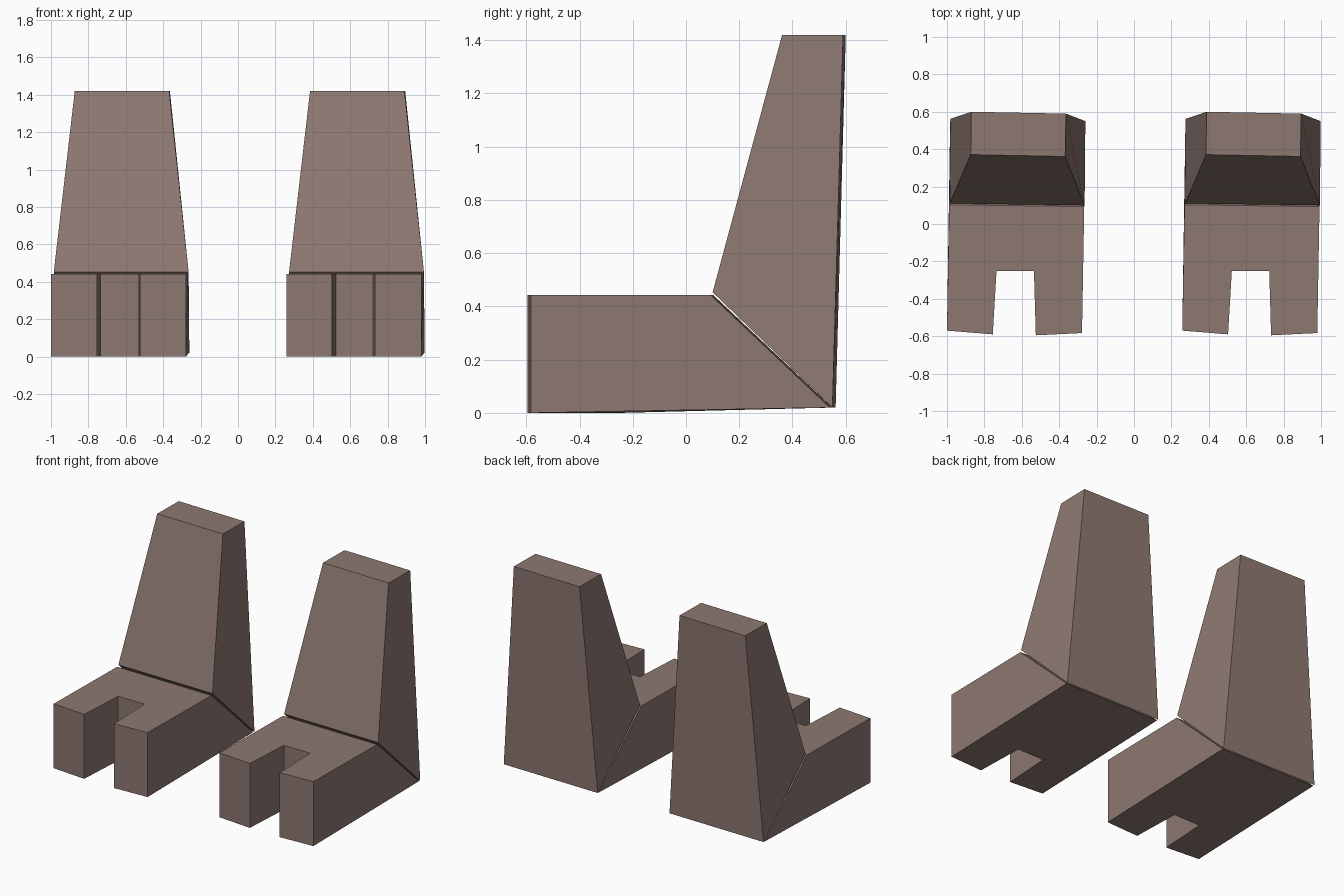
import bpy, bmesh
from mathutils import Vector

cube = bpy.data.objects.get("Cube")
if cube:
    bpy.data.objects.remove(cube, do_unlink=True)

# Single dull brown colour
brown = bpy.data.materials.new("dull brown")
brown.use_nodes = True
colour = (0.27, 0.19, 0.167, 1)
brown.diffuse_color = colour
bsdf = next(n for n in brown.node_tree.nodes if n.type == 'BSDF_PRINCIPLED')
bsdf.inputs["Base Color"].default_value = colour
bsdf.inputs["Roughness"].default_value = 0.8


def loft(name, lower, upper, centre_x):
    """Closed solid between two matching outlines."""
    bm = bmesh.new()
    rings = [[bm.verts.new(Vector(p)) for p in ring] for ring in (lower, upper)]
    count = len(lower)
    for ring in rings:
        bm.faces.new(ring)
    for i in range(count):
        j = (i + 1) % count
        bm.faces.new((rings[0][i], rings[0][j], rings[1][j], rings[1][i]))
    bmesh.ops.recalc_face_normals(bm, faces=bm.faces)
    mesh = bpy.data.meshes.new(name)
    bm.to_mesh(mesh)
    bm.free()
    mesh.materials.append(brown)
    obj = bpy.data.objects.new(name, mesh)
    obj.location.x = centre_x
    bpy.context.collection.objects.link(obj)
    return obj


# Notched front edge of the foot, seen from above
toes = [(-0.37, -0.57), (-0.125, -0.59), (-0.105, -0.25),
        (0.095, -0.25), (0.105, -0.595), (0.352, -0.583)]

# Foot: the rear end slopes down and back under the leg
foot_bottom = [(x, y, 0) for x, y in toes] + [(0.367, 0.54, 0.02), (-0.353, 0.55, 0.02)]
foot_top = [(x, y, 0.442) for x, y in toes] + [(0.364, 0.093, 0.442), (-0.358, 0.103, 0.442)]

# Leg: tapered block on a sloping base, leaving a thin seam above the foot
leg_base = [(-0.355, 0.11, 0.453), (0.366, 0.1, 0.453),
            (0.37, 0.55, 0.02), (-0.352, 0.562, 0.02)]
leg_top = [(-0.243, 0.371, 1.42), (0.262, 0.361, 1.42),
           (0.266, 0.59, 1.42), (-0.24, 0.6, 1.42)]

for side, x in (("right", -0.63), ("left", 0.628)):
    loft(side + "_foot", foot_bottom, foot_top, x)
    loft(side + "_leg", leg_base, leg_top, x)
